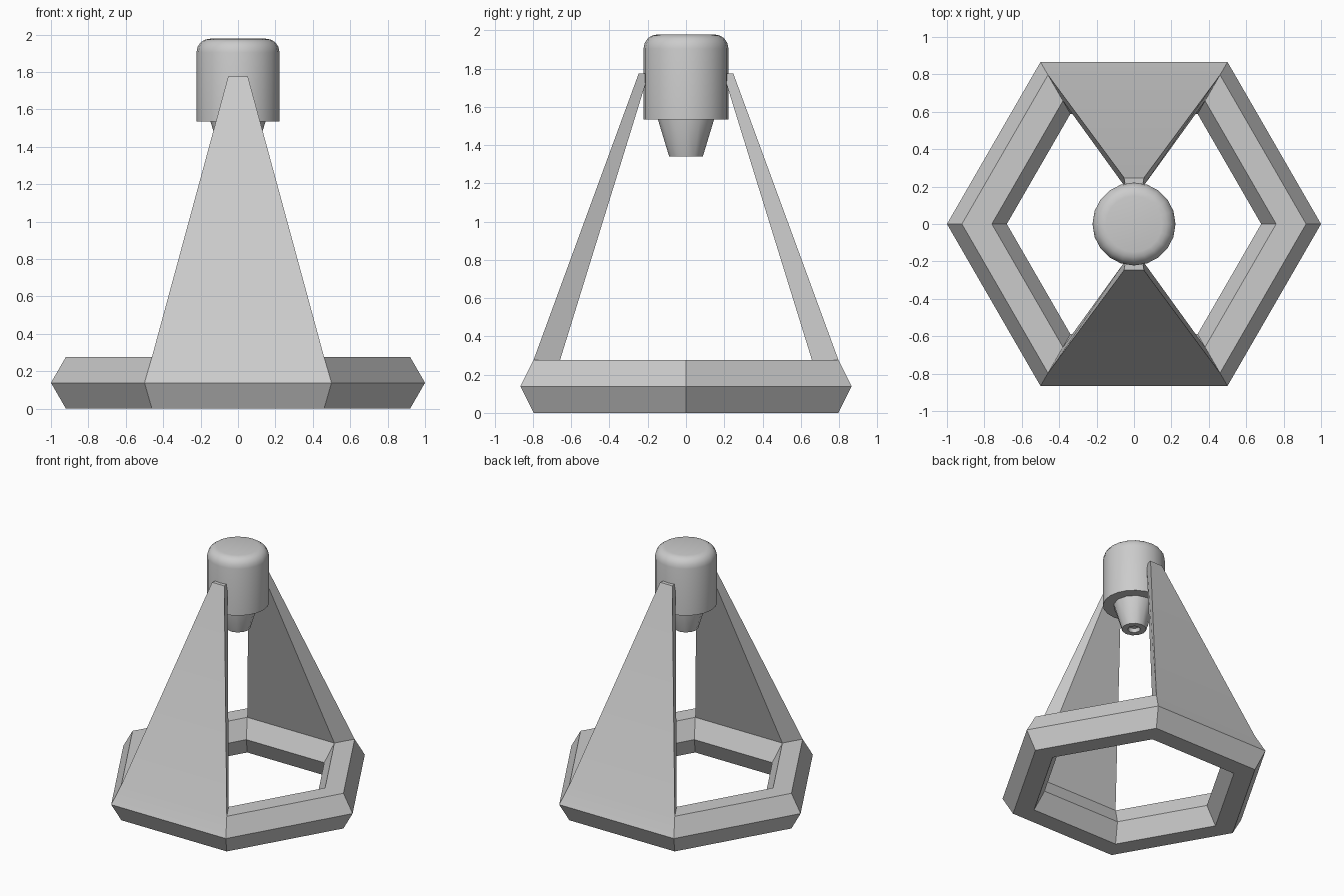
import bpy, bmesh, math
from mathutils import Vector

if "Cube" in bpy.data.objects:
    bpy.data.objects.remove(bpy.data.objects["Cube"])


def finish(name, bm):
    bmesh.ops.recalc_face_normals(bm, faces=bm.faces[:])
    mesh = bpy.data.meshes.new(name)
    bm.to_mesh(mesh)
    bm.free()
    ob = bpy.data.objects.new(name, mesh)
    bpy.context.collection.objects.link(ob)
    bpy.ops.object.select_all(action='DESELECT')
    ob.select_set(True)
    bpy.context.view_layer.objects.active = ob
    bpy.ops.object.shade_smooth_by_angle(angle=math.radians(32))
    return ob


def lathe(name, profile, sides):
    """Closed solid of revolution; both profile ends are capped."""
    bm = bmesh.new()
    rings = [[bm.verts.new((r * math.cos(2 * math.pi * i / sides),
                            r * math.sin(2 * math.pi * i / sides), z))
              for i in range(sides)] for r, z in profile]
    for a, b in zip(rings, rings[1:]):
        for i in range(sides):
            j = (i + 1) % sides
            bm.faces.new((a[i], a[j], b[j], b[i]))
    bm.faces.new(rings[0])
    bm.faces.new(rings[-1])
    return finish(name, bm)


# Hexagonal ring base with a hexagonal section
MAJOR, MINOR = 0.84, 0.16
MID = MINOR * math.sin(math.pi / 3)
bm = bmesh.new()
grid = []
for i in range(6):
    a = i * math.pi / 3
    ring = []
    for k in range(6):
        t = k * math.pi / 3
        r = MAJOR + MINOR * math.cos(t)
        ring.append(bm.verts.new((r * math.cos(a), r * math.sin(a),
                                  MID + MINOR * math.sin(t))))
    grid.append(ring)
for i in range(6):
    p, q = grid[i], grid[(i + 1) % 6]
    for k in range(6):
        n = (k + 1) % 6
        bm.faces.new((p[k], q[k], q[n], p[n]))
bmesh.ops.recalc_face_normals(bm, faces=bm.faces[:])

# Tapered legs grown from the top faces on the front and back sides
tops = [f for f in bm.faces if f.normal.z > 0.99
        and abs(f.calc_center_median().x) < 0.01]
for f in bmesh.ops.extrude_discrete_faces(bm, faces=tops)['faces']:
    for v in f.verts:
        outer = abs(v.co.y) > 0.72
        v.co = Vector((math.copysign(0.053 if outer else 0.045, v.co.x),
                       math.copysign(0.247 if outer else 0.195, v.co.y), 1.775))
finish("base_ring_with_legs", bm)

# Rounded head held between the legs
lathe("head", [(0.222, 1.535), (0.222, 1.905), (0.216, 1.934), (0.2, 1.958),
               (0.177, 1.973), (0.15, 1.978)], 20)

# Tapered nozzle with a small recess in its tip
lathe("nozzle", [(0.147, 1.55), (0.147, 1.535), (0.088, 1.34),
                 (0.045, 1.34), (0.04, 1.37)], 12)
